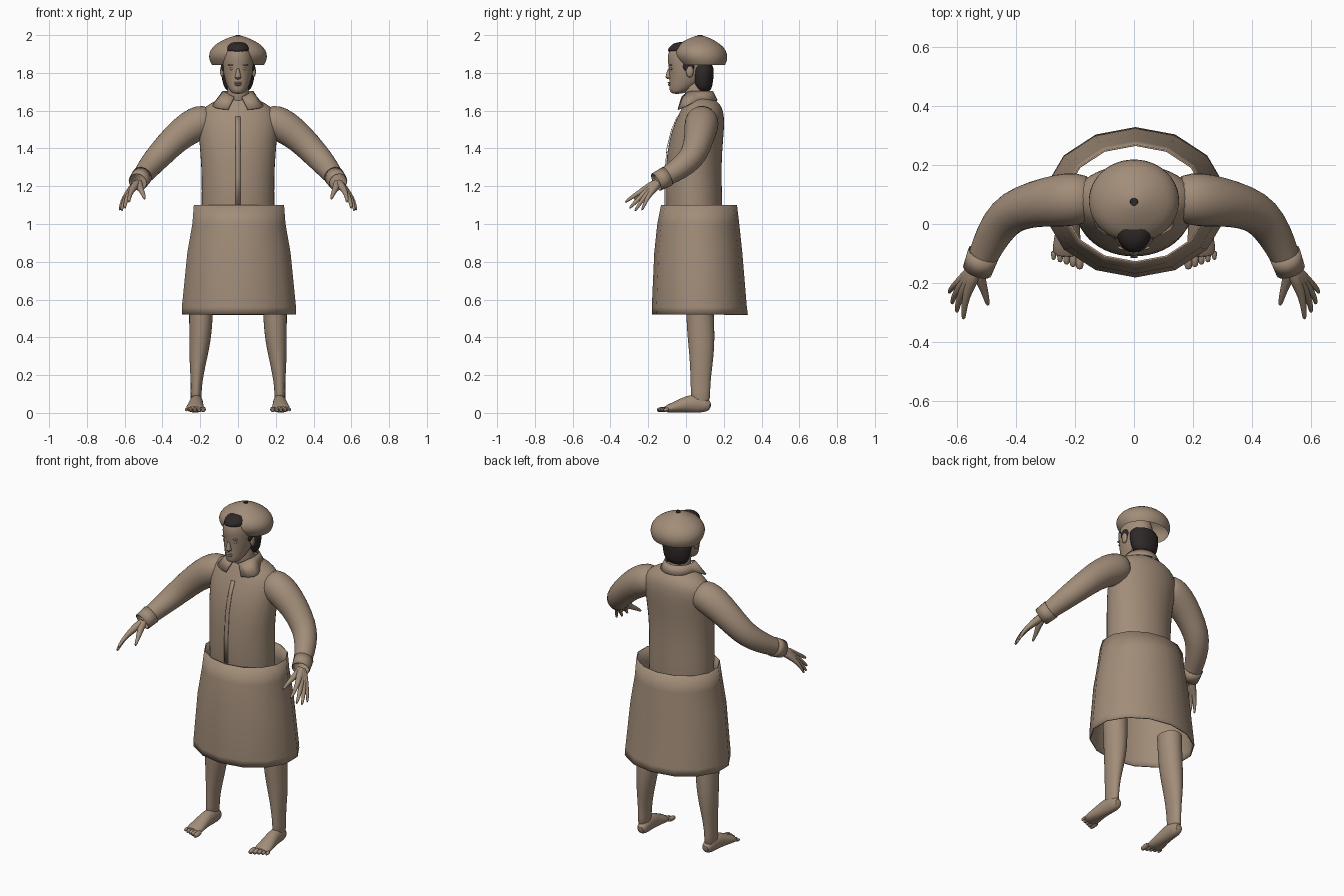
import bpy, bmesh, math
from mathutils import Vector

if "Cube" in bpy.data.objects:
    bpy.data.objects.remove(bpy.data.objects["Cube"])


def material(name, rgb):
    m = bpy.data.materials.new(name)
    m.use_nodes = True
    m.diffuse_color = (*rgb, 1)
    m.node_tree.nodes["Principled BSDF"].inputs["Base Color"].default_value = (*rgb, 1)
    return m


TAN = material("warm tan", (0.36, 0.265, 0.19))
DARK = material("dark hair", (0.028, 0.022, 0.021))


def finish(name, bm, mat, subdiv=0, thick=0, angle=60):
    bmesh.ops.recalc_face_normals(bm, faces=bm.faces)
    mesh = bpy.data.meshes.new(name)
    bm.to_mesh(mesh)
    bm.free()
    mesh.materials.append(mat)
    ob = bpy.data.objects.new(name, mesh)
    bpy.context.collection.objects.link(ob)
    bpy.context.view_layer.objects.active = ob
    bpy.ops.object.select_all(action="DESELECT")
    ob.select_set(True)
    bpy.ops.object.shade_smooth_by_angle(angle=math.radians(angle))
    if thick:
        mod = ob.modifiers.new("Thickness", "SOLIDIFY")
        mod.thickness = thick
    if subdiv:
        mod = ob.modifiers.new("Smooth", "SUBSURF")
        mod.levels = mod.render_levels = subdiv
    return ob


def skin_rings(name, rings, mat, caps=(True, True), **kw):
    bm = bmesh.new()
    loops = [[bm.verts.new(p) for p in ring] for ring in rings]
    n = len(loops[0])
    for a, b in zip(loops, loops[1:]):
        for i in range(n):
            j = (i + 1) % n
            bm.faces.new((a[i], a[j], b[j], b[i]))
    for use, loop in zip(caps, (loops[0], loops[-1])):
        if use:
            bm.faces.new(loop)
    return finish(name, bm, mat, **kw)


def stack(name, rows, mat, n=16, cx=0, **kw):
    """Level oval rings: z, half width, front y, back y."""
    rings = []
    for z, hx, yf, yb in rows:
        ring = []
        for i in range(n):
            a = math.tau * i / n
            ring.append((cx + hx * math.sin(a), (yf + yb) / 2 - (yb - yf) / 2 * math.cos(a), z))
        rings.append(ring)
    return skin_rings(name, rings, mat, **kw)


def tube(name, path, mat, side=1, n=12, **kw):
    """Oval rings across a path: x, y, z, radius sideways, radius across."""
    pts = [Vector((p[0] * side, p[1], p[2])) for p in path]
    rings = []
    for i, p in enumerate(pts):
        t = (pts[min(i + 1, len(pts) - 1)] - pts[max(i - 1, 0)]).normalized()
        u = (Vector((1, 0, 0)) - t * t.x).normalized()
        v = t.cross(u)
        ra, rb = path[i][3], path[i][-1]
        rings.append([p + u * ra * math.cos(math.tau * k / n) + v * rb * math.sin(math.tau * k / n)
                      for k in range(n)])
    return skin_rings(name, rings, mat, **kw)


def ball(name, loc, size, mat):
    bm = bmesh.new()
    bmesh.ops.create_uvsphere(bm, u_segments=14, v_segments=8, radius=1)
    bmesh.ops.scale(bm, vec=size, verts=bm.verts)
    bmesh.ops.translate(bm, vec=loc, verts=bm.verts)
    return finish(name, bm, mat)


def sheet(name, rows, mat, **kw):
    bm = bmesh.new()
    grid = [[bm.verts.new(p) for p in row] for row in rows]
    for a, b in zip(grid, grid[1:]):
        for i in range(len(a) - 1):
            bm.faces.new((a[i], a[i + 1], b[i + 1], b[i]))
    return finish(name, bm, mat, **kw)


# Shirt body
torso = [(1.0, .19, -.1, .19), (1.1, .196, -.112, .195), (1.25, .192, -.112, .188),
         (1.4, .203, -.1, .193), (1.5, .212, -.075, .203), (1.57, .215, -.045, .203),
         (1.62, .18, -.02, .193), (1.65, .125, -.005, .165), (1.675, .075, .01, .13)]
stack("shirt", torso, TAN, n=24, caps=(False, True), subdiv=1)

# Front placket lying on the shirt
sheet("placket", [[(x, yf - .003, z) for x in (-.012, .012)] for z, _, yf, _ in torso[1:6]], TAN, thick=.003)

# Folded collar, open at the front
inner, outer = [], []
for k in range(25):
    a = math.radians(14 + 332 * k / 24)
    front = max(0, math.cos(a))
    s, c = math.sin(a), math.cos(a)
    inner.append((.082 * s, .058 - .085 * c, 1.705 - .035 * front ** 3))
    outer.append(((.105 + .05 * front) * s * (1 + .4 * front), .06 - .108 * c, 1.655 - .05 * front))
sheet("collar", [inner, outer], TAN, thick=.006)

# Skirt with a waistband and hem
stack("skirt", [(.52, .31, -.18, .328), (.56, .31, -.181, .322), (.85, .28, -.168, .298),
                (1.0, .253, -.152, .282), (1.1, .245, -.132, .27)],
      TAN, n=14, cx=.005, caps=(False, False), thick=.006, angle=35)

# Neck and head
stack("neck", [(1.6, .065, 0, .13), (1.68, .058, -.005, .115), (1.78, .058, -.02, .11)], TAN, subdiv=1)
stack("head", [(1.688, .028, -.078, -.02), (1.71, .048, -.09, .03), (1.75, .066, -.09, .09),
               (1.80, .079, -.089, .112), (1.85, .084, -.096, .125), (1.89, .082, -.1, .125),
               (1.935, .066, -.085, .105), (1.96, .035, -.045, .065)], TAN, n=20, subdiv=2)

# Face details
stack("nose", [(1.765, .014, -.096, -.07), (1.774, .021, -.112, -.07), (1.79, .013, -.107, -.07),
               (1.83, .008, -.096, -.075)], TAN, n=10, subdiv=1)
ball("upper_lip", (0, -.087, 1.748), (.023, .010, .005), TAN)
ball("lower_lip", (0, -.085, 1.737), (.019, .011, .006), TAN)
for side, label in ((1, "left"), (-1, "right")):
    ball(label + "_eye", (side * .032, -.076, 1.822), (.015, .008, .007), TAN)
    ball(label + "_brow", (side * .033, -.08, 1.842), (.021, .008, .004), TAN)
    ball(label + "_ear", (side * .084, .02, 1.808), (.011, .02, .032), TAN)

# Hair at the nape and above the forehead
stack("back_hair", [(1.695, .055, .06, .125), (1.73, .08, .035, .142), (1.79, .09, .025, .148),
                    (1.86, .092, .015, .15)], DARK, n=20, subdiv=1)
for side, label in ((1, "left"), (-1, "right")):
    ball(label + "_side_hair", (side * .077, .014, 1.835), (.014, .03, .03), DARK)
stack("front_hair", [(1.903, .07, -.105, .1), (1.93, .068, -.096, .1), (1.952, .055, -.075, .09),
                     (1.965, .035, -.045, .07)], DARK, n=20, subdiv=1)

# Soft round cap with a dark tip
stack("cap", [(1.843, .14, -.03, .208), (1.865, .152, -.05, .219), (1.90, .158, -.07, .222),
              (1.94, .137, -.055, .2), (1.968, .092, -.015, .16), (1.988, .048, .028, .118),
              (1.998, .015, .06, .088)], TAN, n=24, caps=(False, True), subdiv=1)
stack("cap_tip", [(1.99, .015, .06, .09), (2.0, .013, .062, .088)], DARK, n=10)

for side, label in ((1, "left"), (-1, "right")):
    # Sleeve and cuff
    tube(label + "_sleeve", [(.13, .09, 1.56, .07), (.19, .085, 1.545, .092), (.25, .08, 1.515, .092),
                             (.33, .07, 1.455, .08), (.41, .045, 1.37, .073), (.455, 0, 1.32, .066),
                             (.495, -.07, 1.27, .056), (.525, -.145, 1.23, .047)],
         TAN, side, n=16, caps=(True, False), subdiv=1)
    tube(label + "_cuff", [(.509, -.1, 1.252, .055), (.53, -.158, 1.222, .051)],
         TAN, side, n=16, caps=(False, False), thick=.004)

    # Hand: each finger runs from the wrist so the palm forms from their roots
    wrist = (.527, -.14, 1.225, .028)
    fingers = {"index": [(.552, -.2, 1.195, .022), (.568, -.245, 1.168, .014), (.576, -.29, 1.14, .011), (.577, -.325, 1.113, .007)],
               "middle": [(.562, -.195, 1.185, .022), (.583, -.235, 1.15, .014), (.597, -.272, 1.112, .011), (.6, -.302, 1.08, .007)],
               "ring": [(.57, -.188, 1.177, .021), (.596, -.222, 1.14, .013), (.612, -.25, 1.1, .01), (.616, -.272, 1.066, .007)],
               "little": [(.575, -.18, 1.175, .019), (.605, -.205, 1.137, .012), (.62, -.22, 1.103, .009), (.627, -.235, 1.07, .006)],
               "thumb": [(.522, -.185, 1.195, .021), (.508, -.22, 1.172, .015), (.5, -.25, 1.152, .011), (.493, -.278, 1.13, .007)]}
    for finger, path in fingers.items():
        tube(f"{label}_{finger}_finger", [wrist] + path, TAN, side, n=8, subdiv=1)

    # Lower leg
    tube(label + "_leg", [(.195, .07, .63, .068, .075), (.196, .075, .5, .064, .075),
                          (.2, .08, .4, .06, .074), (.21, .083, .3, .05, .066),
                          (.218, .078, .2, .035, .056), (.222, .076, .11, .028, .052),
                          (.222, .078, .04, .033, .052)],
         TAN, side, n=14, caps=(False, True), subdiv=1)

    # Foot and toes
    tube(label + "_foot", [(.217, .133, .034, .022, .022), (.217, .1, .042, .034, .042),
                           (.22, .04, .053, .036, .053), (.224, -.02, .04, .042, .039),
                           (.227, -.075, .026, .05, .026), (.228, -.115, .018, .05, .018)],
         TAN, side, n=14, subdiv=1)
    for k in range(5):
        x, tip, r = .184 + .022 * k, -.155 + .008 * k, .016 - .0015 * k
        tube(f"{label}_toe_{k + 1}", [(x, -.09, .02, r), (x, tip + .02, .018, r), (x, tip, .013, r * .7)],
             TAN, side, n=8, subdiv=1)
